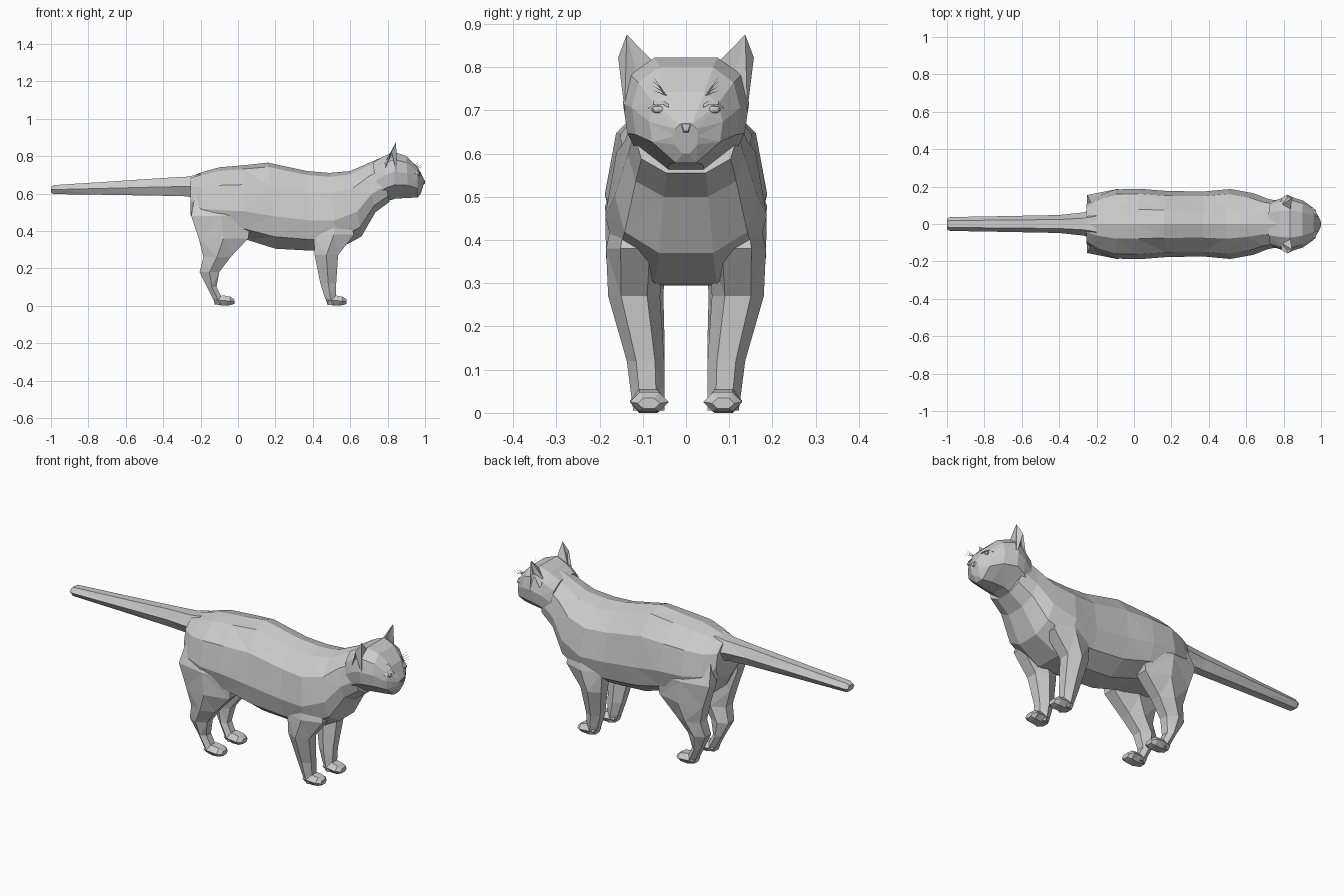
import bpy, bmesh
from mathutils import Vector
from mathutils.bvhtree import BVHTree

if "Cube" in bpy.data.objects:
    bpy.data.objects.remove(bpy.data.objects["Cube"])


def make(name, bm, mirror=False):
    bmesh.ops.recalc_face_normals(bm, faces=bm.faces[:])
    me = bpy.data.meshes.new(name)
    bm.to_mesh(me)
    bm.free()
    ob = bpy.data.objects.new(name, me)
    bpy.context.collection.objects.link(ob)
    if mirror:
        m = ob.modifiers.new("mirror", 'MIRROR')
        m.use_axis = (False, True, False)
        m.use_clip = False
        m.use_mirror_merge = False
    return ob


def loft(bm, rings):
    rows = [[bm.verts.new(p) for p in r] for r in rings]
    n = len(rows[0])
    for a, b in zip(rows, rows[1:]):
        for i in range(n):
            j = (i + 1) % n
            bm.faces.new((a[i], a[j], b[j], b[i]))
    bm.faces.new(rows[0])
    bm.faces.new(rows[-1])
    bmesh.ops.triangulate(bm, faces=bm.faces[:])
    return bm


def slanted(section, xt, zt, xb, zb, w):
    # cross-section between a top point and a bottom point, half width w
    pts = section + [(-y, t) for y, t in reversed(section) if y > 0]
    return [(xb + (xt - xb) * t, y * w, zb + (zt - zb) * t) for y, t in pts]


HEX = [(1, .5), (0, 1), (-1, .5), (-1, -.5), (0, -1), (1, -.5)]


def level(z, x0, x1, y0, y1):
    return [((x0 + x1) / 2 + u * (x1 - x0) / 2, (y0 + y1) / 2 + v * (y1 - y0) / 2, z)
            for u, v in HEX]


def upright(x, y0, y1, z0, z1):
    return [(x, (y0 + y1) / 2 + v * (y1 - y0) / 2, (z0 + z1) / 2 + u * (z1 - z0) / 2)
            for u, v in HEX]


# Torso and neck
TORSO = [(.38, 0), (.86, .14), (1, .38), (.86, .74), (.42, .95), (0, 1)]
torso = [
    (-.255, .69, -.255, .49, .105), (-.19, .715, -.205, .40, .15),
    (-.10, .74, -.10, .37, .185), (.02, .75, .04, .355, .188),
    (.16, .765, .20, .305, .176), (.37, .72, .38, .295, .174),
    (.49, .71, .53, .30, .187), (.60, .72, .66, .37, .165),
    (.68, .755, .735, .50, .135), (.76, .79, .81, .555, .12)]
make("torso", loft(bmesh.new(), [slanted(TORSO, *r) for r in torso]))

# Head
HEAD = [(.28, 0), (.93, .30), (1, .58), (.88, .84), (.5, 1), (0, 1)]
head = [
    (.72, .765, .76, .53, .12), (.78, .80, .80, .56, .138),
    (.835, .822, .84, .572, .146), (.90, .80, .91, .577, .125),
    (.96, .742, .96, .578, .085), (.998, .668, .978, .60, .028)]
head_ob = make("head", loft(bmesh.new(), [slanted(HEAD, *r) for r in head]))
hb = bmesh.new()
hb.from_mesh(head_ob.data)
tree = BVHTree.FromBMesh(hb)
hb.free()


def on_face(y, z):
    hit = tree.ray_cast(Vector((2, y, z)), Vector((-1, 0, 0)))[0]
    return hit if hit else Vector((.9, y, z))


# Ears, with a dented front
bm = bmesh.new()
base = [bm.verts.new(p) for p in [
    (.835, .068, .805), (.785, .10, .765), (.79, .14, .74),
    (.82, .157, .822), (.85, .142, .70), (.835, .115, .79)]]
tip = bm.verts.new((.845, .137, .875))
for i in range(6):
    bm.faces.new((base[i], base[(i + 1) % 6], tip))
bm.faces.new(base)
make("ear", bm, True)

# Eyes and lids
bm = bmesh.new()
c = on_face(.065, .702)
sph = bmesh.ops.create_uvsphere(bm, u_segments=8, v_segments=5, radius=1)
for v in sph["verts"]:
    v.co = c + Vector((v.co.x * .008, v.co.y * .015, v.co.z * .009))
make("eye", bm, True)

bm = bmesh.new()
spots = [(.040, .709), (.052, .716), (.075, .716), (.088, .706)]
loft(bm, [[on_face(y, z) + Vector(d) for d in
           [(-.006, 0, 0), (.009, 0, -.003), (-.006, 0, .008)]] for y, z in spots])
make("eyelid", bm, True)

# Nose tip
bm = loft(bmesh.new(), [
    [(.985, -.018, .675), (.985, .018, .675), (.985, .008, .645), (.985, -.008, .645)],
    [(1.0, -.010, .668), (1.0, .010, .668), (1.0, .004, .652), (1.0, -.004, .652)]])
make("nose", bm)

# Brow whiskers
bm = bmesh.new()
for k in range(4):
    root = on_face(.045 + .004 * k, .735 + .005 * k)
    end = root + Vector((.03, .035 - .004 * k, .012 + .007 * k))
    a, b, d = (bm.verts.new(p) for p in
               (root + Vector((0, 0, .0015)), root - Vector((0, 0, .0015)), end))
    bm.faces.new((a, b, d))
make("brow_whiskers", bm, True)

# Front legs
front = [
    (.54, .45, .58, .07, .15), (.38, .405, .62, .05, .185),
    (.27, .41, .535, .06, .180), (.12, .44, .525, .05, .137),
    (.05, .462, .525, .05, .128), (.005, .48, .53, .05, .122)]
make("front_leg", loft(bmesh.new(), [level(*r) for r in front]), True)

# Hind legs
hind = [
    (.60, -.23, .02, .06, .13), (.48, -.25, .07, .06, .187),
    (.36, -.21, .055, .05, .185), (.26, -.185, -.04, .052, .17),
    (.18, -.205, -.10, .05, .15), (.10, -.165, -.115, .05, .13),
    (.04, -.135, -.085, .05, .125), (.01, -.12, -.07, .05, .12)]
make("hind_leg", loft(bmesh.new(), [level(*r) for r in hind]), True)

# Paws
for name, x in (("front_paw", .475), ("hind_paw", -.125)):
    rings = [(x, .055, .12, .008, .045), (x + .045, .045, .13, 0, .055),
             (x + .085, .04, .13, .003, .048), (x + .105, .06, .112, .01, .034)]
    make(name, loft(bmesh.new(), [upright(*r) for r in rings]), True)

# Tail
tail = [(-.20, .085, .56, .705), (-.27, .062, .585, .69), (-.40, .048, .588, .683),
        (-.70, .042, .593, .663), (-.985, .037, .597, .645), (-1.0, .03, .605, .635)]
make("tail", loft(bmesh.new(), [upright(x, -w, w, a, b) for x, w, a, b in tail]))
